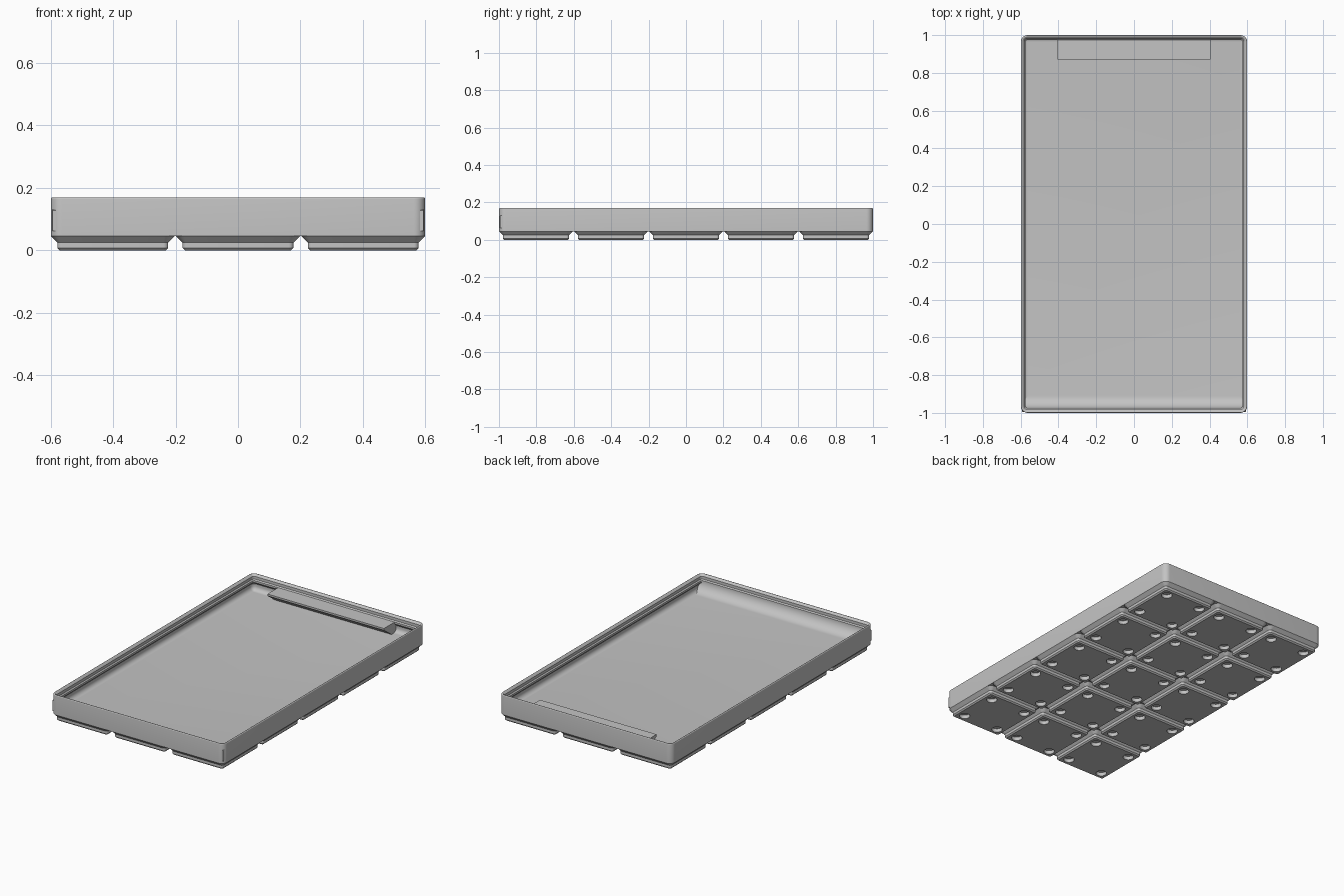
import bpy, bmesh, math

cube = bpy.data.objects.get("Cube")
if cube:
    bpy.data.objects.remove(cube, do_unlink=True)

S = 2 / 209.5            # millimetres to scene units
HX, HY = 62.75, 104.75   # half width and half depth of the tray
PITCH = 42
FLOOR, LIP, TOP = 7, 14, 17.8

grey = bpy.data.materials.new("light grey plastic")
grey.use_nodes = True
grey.diffuse_color = (0.55, 0.55, 0.55, 1)
grey.node_tree.nodes["Principled BSDF"].inputs["Base Color"].default_value = (0.55, 0.55, 0.55, 1)


def finish(name, bm):
    """Turn a bmesh into a shaded object."""
    bmesh.ops.recalc_face_normals(bm, faces=bm.faces)
    bmesh.ops.scale(bm, vec=(S, S, S), verts=bm.verts)
    mesh = bpy.data.meshes.new(name)
    bm.to_mesh(mesh)
    bm.free()
    mesh.materials.append(grey)
    obj = bpy.data.objects.new(name, mesh)
    bpy.context.collection.objects.link(obj)
    return obj


def smooth(obj):
    bpy.ops.object.select_all(action="DESELECT")
    obj.select_set(True)
    bpy.context.view_layer.objects.active = obj
    bpy.ops.object.shade_smooth_by_angle(angle=math.radians(30))


def rounded_ring(bm, hx, hy, r, z, steps=8):
    """Vertices of a rounded rectangle, counter-clockwise."""
    ring = []
    for i, (sx, sy) in enumerate([(1, 1), (-1, 1), (-1, -1), (1, -1)]):
        for k in range(steps + 1):
            a = math.pi / 2 * (i + k / steps)
            ring.append(bm.verts.new((sx * (hx - r) + r * math.cos(a),
                                      sy * (hy - r) + r * math.sin(a), z)))
    return ring


def loft(name, hx, hy, profile):
    """Stack rounded rectangles given as (inset, height) and cap both ends."""
    bm = bmesh.new()
    rings = [rounded_ring(bm, hx - d, hy - d, max(3.75 - d, 0.05), z) for d, z in profile]
    for a, b in zip(rings, rings[1:]):
        for i in range(len(a)):
            j = (i + 1) % len(a)
            bm.faces.new((a[i], a[j], b[j], b[i]))
    bm.faces.new(rings[0])
    bm.faces.new(rings[-1])
    return finish(name, bm)


def prism(name, half_width, profile):
    """Extrude a (y, z) outline along x."""
    bm = bmesh.new()
    face = bm.faces.new([bm.verts.new((-half_width, y, z)) for y, z in profile])
    out = bmesh.ops.extrude_face_region(bm, geom=[face])
    moved = [v for v in out["geom"] if isinstance(v, bmesh.types.BMVert)]
    bmesh.ops.translate(bm, vec=(2 * half_width, 0, 0), verts=moved)
    return finish(name, bm)


def arc(cx, cz, r, start, end, steps):
    angles = [math.radians(start + (end - start) * k / steps) for k in range(steps + 1)]
    return [(cx + r * math.cos(a), cz + r * math.sin(a)) for a in angles]


# Tray: outer wall, rounded rim, stacking lip, inner wall, filleted floor
WALL, FILLET = 0.95, 2.8
tray_profile = [(0, 4.75), (0, TOP - 0.5)]
tray_profile += arc(0.55, TOP - 0.55, 0.55, 170, 45, 5)
tray_profile += [(1.9, 16.5), (1.9, LIP + 0.7), (2.6, LIP), (2.6, 12.8), (WALL, 11.15)]
tray_profile += arc(WALL + FILLET, FLOOR + FILLET, FILLET, 180, 270, 8)
smooth(loft("tray", HX, HY, tray_profile))

# Scoop: concave ramp along the inside of the front wall
front = 2.6 - HY
radius = LIP - FLOOR
scoop = arc(front + radius, LIP, radius, 180, 270, 16)
scoop += [(front + radius, FLOOR - 0.5), (-HY + 0.6, FLOOR - 0.5), (-HY + 0.6, LIP - 0.6)]
smooth(prism("front_scoop", HX - 0.6, scoop))

# Label shelf: flat top with a sloping support under it
tip, back = 91.1, HY - 0.6
slope = math.tan(math.radians(36))
reach = tip + (LIP - 1.2 - FLOOR + 0.5) / slope
prism("label_shelf", 42.4, [(tip, LIP), (tip, LIP - 1.2), (reach, FLOOR - 0.5),
                            (back, FLOOR - 0.5), (back, LIP)])

# One stepped foot with four round magnet pockets
foot = loft("foot", 20.75, 20.75, [(2.95, 0), (2.15, 0.8), (2.15, 2.6), (0, 4.75)])
bm = bmesh.new()
for sx in (-13, 13):
    for sy in (-13, 13):
        out = bmesh.ops.create_cone(bm, cap_ends=True, segments=32, radius1=3.25,
                                    radius2=3.25, depth=4.8)
        bmesh.ops.translate(bm, vec=(sx, sy, 0), verts=out["verts"])
pockets = finish("pocket_cutter", bm)
pockets.hide_render = True
cut = foot.modifiers.new("pockets", "BOOLEAN")
cut.operation = "DIFFERENCE"
cut.solver = "EXACT"
cut.object = pockets
bpy.context.view_layer.objects.active = foot
bpy.ops.object.modifier_apply(modifier=cut.name)
bpy.data.objects.remove(pockets, do_unlink=True)
smooth(foot)

# Repeat the foot over the three by five grid
for i in range(3):
    for j in range(5):
        copy = foot if i == j == 0 else foot.copy()
        if copy is not foot:
            bpy.context.collection.objects.link(copy)
        copy.name = f"foot_{i + 1}_{j + 1}"
        copy.location = ((i - 1) * PITCH * S, (j - 2) * PITCH * S, 0)
